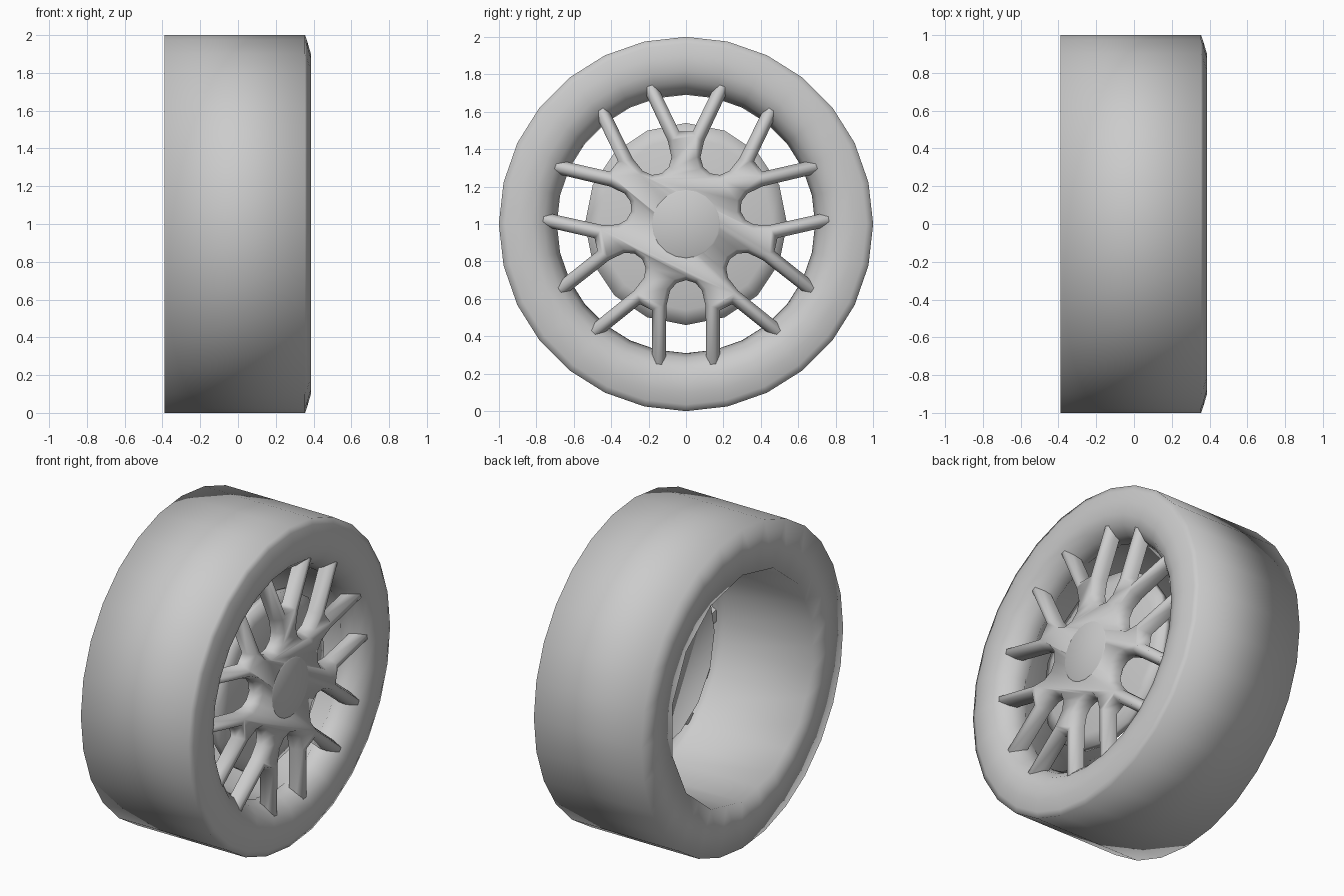
import bpy, bmesh
from math import sin, cos, pi, radians

if "Cube" in bpy.data.objects:
    bpy.data.objects.remove(bpy.data.objects["Cube"])


def finish(bm, name, angle):
    bmesh.ops.recalc_face_normals(bm, faces=bm.faces)
    me = bpy.data.meshes.new(name)
    bm.to_mesh(me)
    bm.free()
    ob = bpy.data.objects.new(name, me)
    ob.location.z = 1
    bpy.context.collection.objects.link(ob)
    bpy.ops.object.select_all(action='DESELECT')
    ob.select_set(True)
    bpy.context.view_layer.objects.active = ob
    bpy.ops.object.shade_smooth_by_angle(angle=radians(angle))
    return ob


def lathe(name, profile, sides, closed=False, angle=40, coarse=()):
    """Revolve (radius, x) points about x; rings listed in coarse get half the corners."""
    bm = bmesh.new()
    rings = []
    for n, (r, x) in enumerate(profile):
        ring = []
        for i in range(sides):
            a = 2 * pi * i / sides
            q = r * cos(2 * pi / sides) if n in coarse and i % 2 else r
            ring.append(bm.verts.new((x, q * sin(a), q * cos(a))))
        rings.append(ring)
    pairs = list(zip(rings, rings[1:]))
    if closed:
        pairs.append((rings[-1], rings[0]))
    else:
        bm.faces.new(rings[0])
        bm.faces.new(rings[-1])
    for a, b in pairs:
        for i in range(sides):
            j = (i + 1) % sides
            bm.faces.new((a[i], a[j], b[j], b[i]))
    return finish(bm, name, angle)


# Tyre with rounded outer shoulder, rim lip and open barrel at the back
lathe("tyre_and_rim", [(1.0, -0.39), (1.0, 0.355), (0.965, 0.367), (0.90, 0.386),
                       (0.82, 0.382), (0.76, 0.36), (0.715, 0.31), (0.69, 0.24),
                       (0.71, 0.22), (0.71, -0.39)], 28, closed=True, angle=100, coarse=(8, 9))

# Brake disc behind the spokes
lathe("brake_disc", [(0.54, 0.18), (0.54, 0.22), (0.46, 0.24), (0.2, 0.27)], 16, angle=100)

# Seven forked spokes: outline repeated around each window between forks
half = [(0.182, 0.46), (0.182, 0.8), (0.108, 0.8), (0.105, 0.44), (0.085, 0.355), (0.05, 0.315)]
window = [(-u, r) for u, r in half] + [(0, 0.30)] + half[::-1]
bm = bmesh.new()
outline = []
for k in range(7):
    t = (k + 0.5) * 2 * pi / 7
    for u, r in window:
        outline.append(bm.verts.new((0.28, u * cos(t) + r * sin(t), r * cos(t) - u * sin(t))))
face = bm.faces.new(outline)
bm.normal_update()
ext = bmesh.ops.extrude_face_region(bm, geom=[face], use_keep_orig=True)
for v in ext["geom"]:
    if isinstance(v, bmesh.types.BMVert):
        v.co.x = 0.315
front = [f for f in ext["geom"] if isinstance(f, bmesh.types.BMFace)]
bm.normal_update()
bmesh.ops.inset_region(bm, faces=front, thickness=0.022, use_even_offset=True)
for v in front[0].verts:
    v.co.x = 0.362
finish(bm, "forked_spokes", 75)

# Hub cap
lathe("hub_cap", [(0.185, 0.27), (0.185, 0.36), (0.175, 0.366)], 20)
